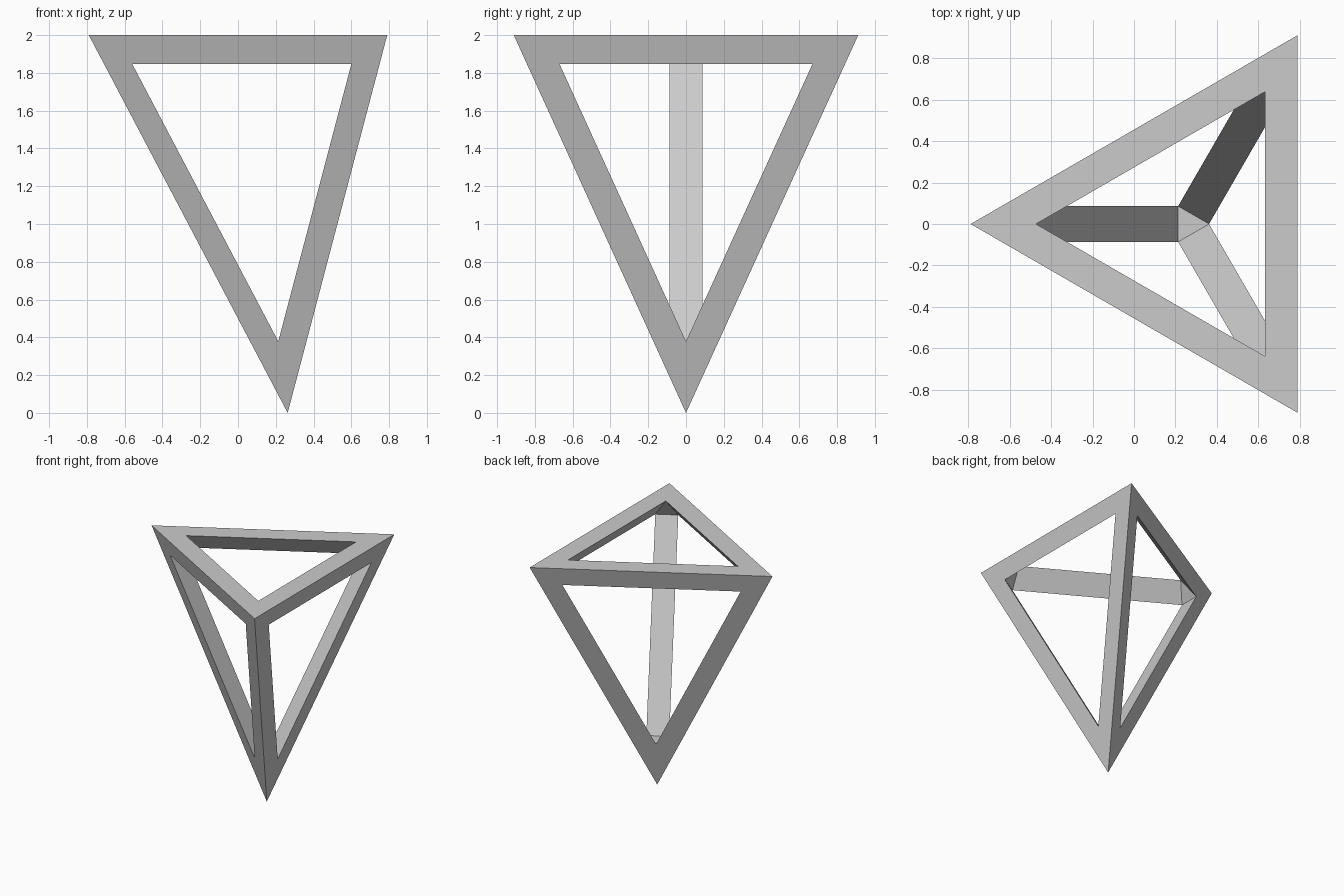
import bpy, bmesh
from itertools import combinations
from mathutils import Vector

if "Cube" in bpy.data.objects:
    bpy.data.objects.remove(bpy.data.objects["Cube"])

BAR = 0.158  # width of the flat border on each face

# Corners of the inverted tetrahedron: three on top, one at the foot
corners = [Vector(c) for c in ((-0.79, 0, 2), (0.79, -0.912, 2), (0.79, 0.912, 2), (0.263, 0, 0))]
sides = list(combinations(range(4), 3))

bm = bmesh.new()
outer = [bm.verts.new(c) for c in corners]
inner = {}

# Corners of the triangular opening in each side, evenly inset
for s in sides:
    a, b, c = (corners[i] for i in s)
    la, lb, lc = (b - c).length, (c - a).length, (a - b).length
    centre = (a * la + b * lb + c * lc) / (la + lb + lc)
    radius = (b - a).cross(c - a).length / (la + lb + lc)
    for i in s:
        inner[s, i] = bm.verts.new(corners[i].lerp(centre, BAR / radius))

# Flat borders around each opening
for s in sides:
    for i, j in combinations(s, 2):
        bm.faces.new((outer[i], outer[j], inner[s, j], inner[s, i]))

# Inner face of each bar
for i, j in combinations(range(4), 2):
    f, g = [s for s in sides if i in s and j in s]
    bm.faces.new((inner[f, i], inner[f, j], inner[g, j], inner[g, i]))

# Small inner triangle at each corner
for i in range(4):
    bm.faces.new([inner[s, i] for s in sides if i in s])

bmesh.ops.recalc_face_normals(bm, faces=bm.faces)
mesh = bpy.data.meshes.new("tetrahedron_frame")
bm.to_mesh(mesh)
bm.free()
bpy.context.collection.objects.link(bpy.data.objects.new("tetrahedron_frame", mesh))
